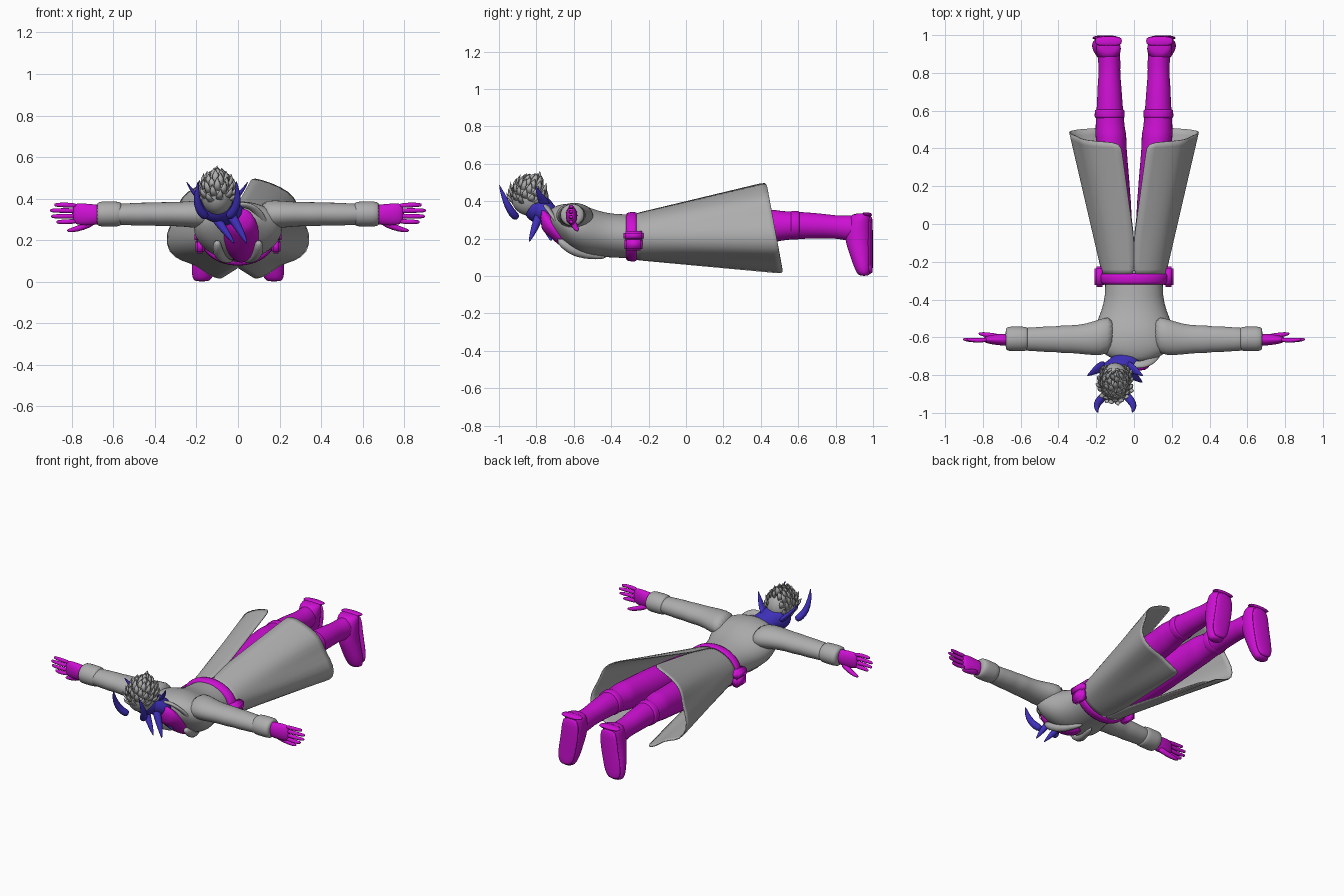
import bpy, bmesh, math, random
from mathutils import Vector

random.seed(4)
if "Cube" in bpy.data.objects:
    bpy.data.objects.remove(bpy.data.objects["Cube"], do_unlink=True)


def make_material(name, rgb):
    mat = bpy.data.materials.new(name)
    mat.use_nodes = True
    colour = (*rgb, 1)
    mat.diffuse_color = colour
    mat.node_tree.nodes["Principled BSDF"].inputs["Base Color"].default_value = colour
    return mat


GREY = make_material("cloth grey", (.42, .42, .42))
MAGENTA = make_material("vivid magenta", (.62, .005, .66))
BLUE = make_material("deep blue", (.05, .03, .5))
X, Y, Z = Vector((1, 0, 0)), Vector((0, 1, 0)), Vector((0, 0, 1))


def sweep(bm, sections, side=X, axis=None, n=16):
    """Skin a closed tube through sections of (x, y, z, radius along side, other radius)."""
    centres = [Vector(s[:3]) for s in sections]
    last = len(sections) - 1
    rings = []
    for i, s in enumerate(sections):
        t = axis or (centres[min(i + 1, last)] - centres[max(i - 1, 0)]).normalized()
        u = (side - t * side.dot(t)).normalized()
        v = t.cross(u)
        ring = []
        for k in range(n):
            a = math.tau * k / n
            ring.append(bm.verts.new(centres[i] + u * s[3] * math.cos(a) + v * s[-1] * math.sin(a)))
        rings.append(ring)
    for a, b in zip(rings, rings[1:]):
        for k in range(n):
            j = (k + 1) % n
            bm.faces.new((a[k], a[j], b[j], b[k]))
    bm.faces.new(rings[0])
    bm.faces.new(rings[-1])


def finish(name, bm, mat, mirror=False, subdivide=1, thickness=0):
    bmesh.ops.recalc_face_normals(bm, faces=bm.faces[:])
    mesh = bpy.data.meshes.new(name)
    bm.to_mesh(mesh)
    bm.free()
    mesh.materials.append(mat)
    for face in mesh.polygons:
        face.use_smooth = True
    obj = bpy.data.objects.new(name, mesh)
    bpy.context.collection.objects.link(obj)
    if mirror:
        obj.modifiers.new("mirror", 'MIRROR').use_mirror_merge = False
    if subdivide:
        obj.modifiers.new("smooth", 'SUBSURF').levels = subdivide
        obj.modifiers["smooth"].render_levels = subdivide
    if thickness:
        solid = obj.modifiers.new("thickness", 'SOLIDIFY')
        solid.thickness = thickness
        solid.offset = 0
    return obj


def loft(name, sections, mat, side=X, axis=None, n=16, mirror=False):
    bm = bmesh.new()
    sweep(bm, sections, side, axis, n)
    return finish(name, bm, mat, mirror)


def ellipsoid(name, centre, radii, mat):
    bm = bmesh.new()
    bmesh.ops.create_uvsphere(bm, u_segments=24, v_segments=16, radius=1)
    bmesh.ops.scale(bm, vec=radii, verts=bm.verts)
    bmesh.ops.translate(bm, vec=centre, verts=bm.verts)
    return finish(name, bm, mat, subdivide=0)


# Torso: each row is position along the body, low side, high side, half width
torso = [(-.24, .085, .33, .165), (-.33, .095, .33, .15), (-.42, .1, .335, .16),
         (-.5, .1, .36, .19), (-.56, .11, .385, .215), (-.62, .14, .39, .215),
         (-.67, .19, .385, .19), (-.705, .24, .37, .13), (-.73, .27, .355, .08)]
loft("coat_torso", [(0, y, (a + b) / 2, w, (b - a) / 2) for y, a, b, w in torso],
     GREY, axis=Y, n=24)

# Shirt showing through the open coat front
shirt = [(-.46, .15, .03), (-.54, .15, .06), (-.61, .175, .085),
         (-.68, .225, .09), (-.74, .28, .08), (-.78, .31, .05)]
loft("shirt", [(.015, y, z, w, .062) for y, z, w in shirt], MAGENTA, axis=Y)

# Raised collar round the shirt opening, and the lapels below it
bm = bmesh.new()
collar = []
for k in range(25):
    a = math.tau * k / 24
    z = .25 + .12 * math.sin(a)
    collar.append((.025 + .1 * math.cos(a), -.575 - (z - .12) * .68, z, .012, .024))
sweep(bm, collar, Vector((0, .55, 1)), n=8)
finish("collar", bm, GREY)
loft("lapel", [(.1, -.69, .2, .02), (.1, -.62, .14, .03), (.07, -.54, .11, .025),
               (.03, -.42, .1, .012)], GREY, n=8, mirror=True)

# Sleeves with soft folds, and turned cuffs
sleeve = [(.1, -.58, .32, .1, .07), (.18, -.6, .325, .1, .07), (.25, -.61, .325, .083, .062),
          (.33, -.61, .326, .074, .058), (.37, -.61, .325, .077, .06), (.42, -.61, .326, .068, .055),
          (.46, -.61, .325, .071, .058), (.52, -.61, .325, .063, .053), (.64, -.61, .325, .063, .053)]
loft("sleeve", sleeve, GREY, Y, X, mirror=True)
loft("cuff", [(x, -.608, .326, r, r * .93) for x, r in
              ((.56, .055), (.565, .066), (.62, .067), (.675, .067), (.68, .05))],
     GREY, Y, X, mirror=True)

# Hands: palm, four fingers and a thumb
bm = bmesh.new()
sweep(bm, [(.64, -.612, .325, .032, .045), (.7, -.612, .322, .033, .052),
           (.76, -.612, .325, .025, .055), (.8, -.612, .328, .014, .048)], Y, X)
for tip, z in ((.885, .37), (.905, .343), (.9, .315), (.875, .288)):
    spread = (z - .328) * .9 + .328
    sweep(bm, [(.77, -.612, spread, .013), (.83, -.618, z, .013),
               (tip - .01, -.612, z, .011), (tip, -.608, z, .006)], Y, n=8)
sweep(bm, [(.69, -.605, .29, .02), (.75, -.592, .262, .017),
           (.8, -.583, .248, .013), (.825, -.58, .245, .006)], Y, n=8)
finish("hand", bm, MAGENTA, mirror=True)

# Belt and hip pouches
loft("belt", [(0, y, .21, w, w * .73) for y, w in
              ((-.322, .15), (-.32, .178), (-.29, .182), (-.262, .184), (-.26, .15))],
     MAGENTA, axis=Y, n=32)
for name, size, z in (("pouch", (.045, .095, .07), .17), ("pouch_flap", (.052, .108, .05), .215)):
    bm = bmesh.new()
    bmesh.ops.create_cube(bm, size=1)
    bmesh.ops.scale(bm, vec=size, verts=bm.verts)
    bmesh.ops.translate(bm, vec=(.183, -.28, z), verts=bm.verts)
    bmesh.ops.bevel(bm, geom=bm.edges[:], offset=.01, segments=2, affect='EDGES')
    finish(name, bm, MAGENTA, mirror=True, subdivide=0)

# Flared coat skirt: one open panel per side, split along back and front
hem = [(.07, .5), (.16, .475), (.25, .43), (.285, .38), (.3, .31), (.35, .23),
       (.335, .14), (.27, .1), (.2, .085), (.14, .03), (.085, .015)]
bm = bmesh.new()
rows = []
steps = 12
for r in range(steps + 1):
    t = r / steps
    row = []
    for k, (hx, hz) in enumerate(hem):
        a = math.pi * k / (len(hem) - 1)
        wx, wz = .168 * math.sin(a), .21 + .122 * math.cos(a)
        edge = k in (0, len(hem) - 1)
        x = hx * max(0, (t - .27) / .73) if edge else wx + (hx - wx) * t
        z = wz + (hz - wz) * t
        end = .43 + .09 * (.5 - hz) / .49
        row.append(bm.verts.new((x, -.27 + (end + .27) * t, z)))
    rows.append(row)
for a, b in zip(rows, rows[1:]):
    for k in range(len(hem) - 1):
        bm.faces.new((a[k], a[k + 1], b[k + 1], b[k]))
finish("coat_skirt", bm, GREY, mirror=True, thickness=.006)

# Legs with wrinkled knees and tall boots
leg = [(.085, -.25, .21, .08, .1), (.095, 0, .225, .09, .11), (.112, .25, .25, .088, .1),
       (.12, .42, .262, .08, .092), (.122, .47, .268, .085, .09), (.126, .51, .268, .078, .08),
       (.128, .56, .27, .077, .077), (.128, .64, .27, .068, .072), (.13, .72, .268, .066, .068),
       (.13, .8, .262, .057, .063), (.13, .84, .258, .06, .066), (.132, .88, .256, .06, .07),
       (.135, .93, .255, .062, .072)]
loft("leg", leg, MAGENTA, axis=Y, mirror=True)
loft("boot_top", [(.129, y, .272, r, r * .97) for y, r in
                  ((.56, .07), (.562, .083), (.585, .08), (.605, .082), (.607, .07))],
     MAGENTA, axis=Y, mirror=True)
foot = [(.135, .945, .335, .05, .04), (.135, .935, .325, .068, .058), (.136, .92, .26, .068, .072),
        (.142, .92, .19, .063, .072), (.155, .932, .12, .062, .06), (.165, .942, .06, .06, .05),
        (.172, .95, .02, .05, .04), (.174, .952, 0, .035, .028)]
loft("boot_foot", foot, MAGENTA, axis=Z, mirror=True)
loft("boot_sole", [(.135, .985, .33, .06, .014), (.138, .985, .22, .062, .014),
                   (.158, .985, .12, .062, .014), (.168, .985, .05, .058, .014),
                   (.172, .985, .01, .035, .014)], MAGENTA, axis=Z, mirror=True)
loft("boot_heel", [(.135, .94, .33, .07, .01), (.135, .97, .33, .074, .012),
                   (.135, .995, .325, .07, .01)], MAGENTA, mirror=True)

# Neck, head and the mask over the lower face
head = Vector((-.1, -.835, .42))
loft("neck_scarf", [(0, -.69, .31, .07, .05), (-.04, -.74, .325, .075, .06),
                    (-.09, -.77, .36, .08, .07), (-.1, -.8, .38, .07, .07)], BLUE)
ellipsoid("head", head, (.08, .1, .098), GREY)
ellipsoid("mask", (-.1, -.79, .36), (.083, .075, .075), BLUE)

# Swept hair made of tapered locks
bm = bmesh.new()
for k in range(95):
    h = 1 - 2 * (k + .5) / 95
    a = k * math.pi * (3 - math.sqrt(5))
    w = math.sqrt(1 - h * h)
    normal = Vector((w * math.cos(a), w * math.sin(a), h))
    if normal.z < -.35 or normal.y > .75:
        continue
    base = head + Vector((normal.x * .078, normal.y * .098, normal.z * .095))
    sweep_dir = Vector((0, .35, 1))
    flow = (sweep_dir - normal * sweep_dir.dot(normal)) * .8 + normal * .35
    flow = flow.normalized() * random.uniform(.045, .065)
    mid = base + flow * .5 + normal * .003
    tip = base + flow - normal * .004
    side = normal.cross(flow).normalized()
    sweep(bm, [(*base, .018, .009), (*mid, .014, .007), (*tip, .001, .001)], side, n=6)
finish("hair", bm, GREY, subdivide=0)

# Horns and swept ear blades, either side of the head
horn = [(.05, -.9, .31, .022), (.075, -.925, .33, .024), (.095, -.95, .37, .021),
        (.1, -.975, .425, .014), (.09, -1, .49, .002)]
blade = [(.05, -.75, .36, .035, .02), (.085, -.76, .4, .03, .014),
         (.12, -.785, .435, .017, .009), (.15, -.805, .485, .002)]
for label, s in (("left", 1), ("right", -1)):
    for part, path in (("horn", horn), ("ear_blade", blade)):
        loft(f"{label}_{part}", [(head.x + s * p[0], *p[1:]) for p in path], BLUE, Y, n=10)
    # Hanging points under the mask
    loft(f"{label}_chin_point",
         [(-.085 + s * .04, -.78, .34, .03), (-.05 + s * .04, -.8, .28, .024),
          (-.015 + s * .035, -.82, .23, .017), (.015 + s * .03, -.84, .18, .003)], BLUE, n=8)
loft("scarf_tail", [(-.08, -.74, .35, .035, .02), (-.03, -.745, .28, .035, .015),
                    (.02, -.73, .22, .02, .01), (.045, -.72, .185, .003)], BLUE, Y, n=8)
